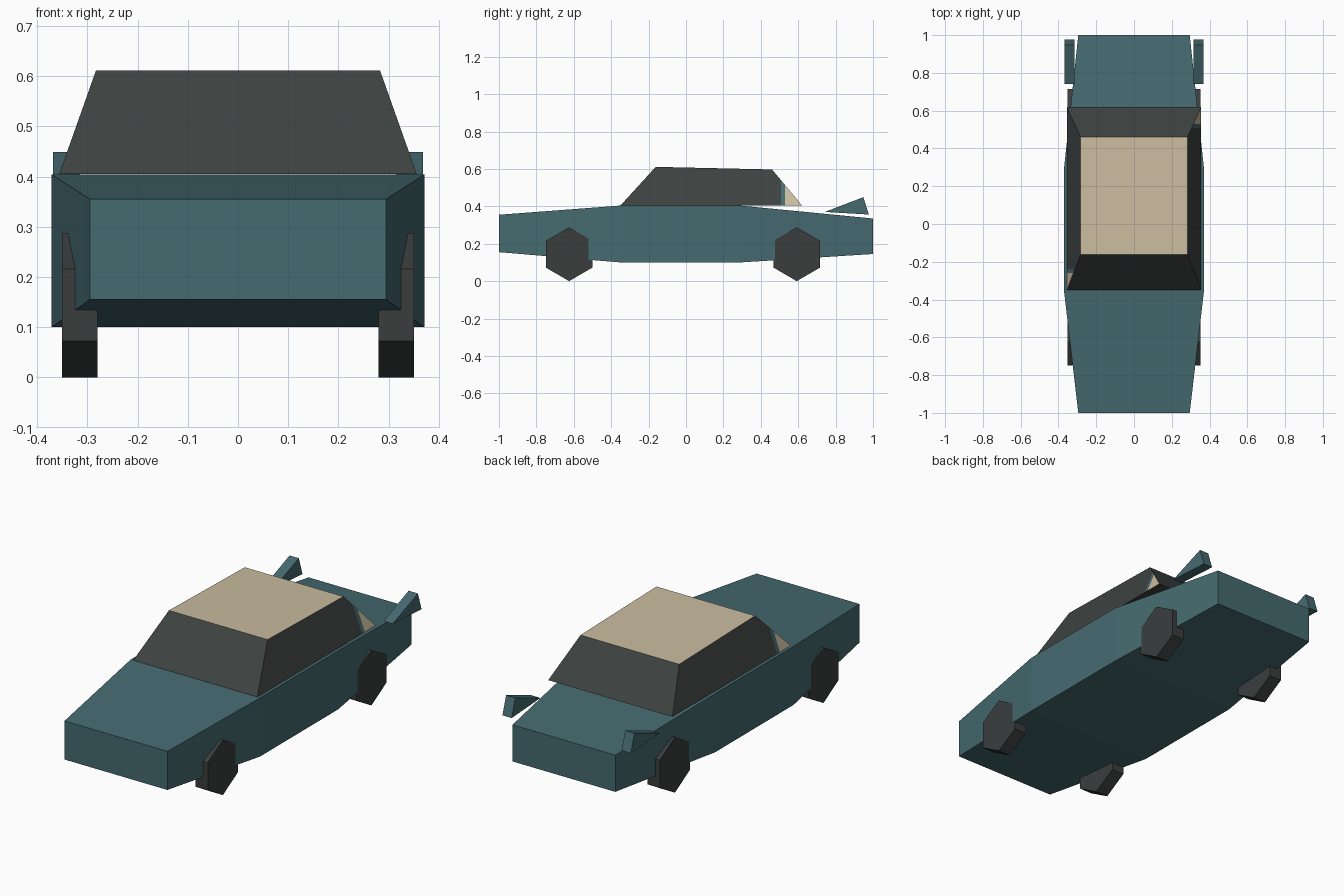
import bpy, bmesh, math
from mathutils import Vector

cube = bpy.data.objects.get("Cube")
if cube:
    bpy.data.objects.remove(cube, do_unlink=True)


def material(name, rgb):
    mat = bpy.data.materials.new(name)
    mat.use_nodes = True
    mat.diffuse_color = (*rgb, 1)
    mat.node_tree.nodes["Principled BSDF"].inputs["Base Color"].default_value = (*rgb, 1)
    return mat


teal = material("teal_paint", (0.06, 0.145, 0.163))
tan = material("tan_roof", (0.59, 0.5, 0.345))
glass = material("dark_glass", (0.047, 0.056, 0.054))
rubber = material("dark_rubber", (0.043, 0.048, 0.048))


def loft(name, rings, mats):
    """Join equal-length rings of points in order and cap both ends."""
    bm = bmesh.new()
    loops = [[bm.verts.new(p) for p in ring] for ring in rings]
    n = len(loops[0])
    for a, b in zip(loops, loops[1:]):
        for i in range(n):
            j = (i + 1) % n
            bm.faces.new((a[i], a[j], b[j], b[i]))
    bm.faces.new(loops[0])
    bm.faces.new(loops[-1])
    bmesh.ops.recalc_face_normals(bm, faces=bm.faces)
    mesh = bpy.data.meshes.new(name)
    bm.to_mesh(mesh)
    bm.free()
    for m in mats:
        mesh.materials.append(m)
    obj = bpy.data.objects.new(name, mesh)
    bpy.context.collection.objects.link(obj)
    return obj


# Body: rectangular sections along the length (y, half width, bottom, top)
sections = [(-1, 0.295, 0.155, 0.355), (-0.35, 0.371, 0.1, 0.404),
            (0.29, 0.371, 0.1, 0.404), (1, 0.295, 0.145, 0.335)]
loft("body", [[(-w, y, lo), (w, y, lo), (w, y, hi), (-w, y, hi)]
              for y, w, lo, hi in sections], [teal])

# Cabin: tapered box with a slightly falling roof
base = [(-0.356, -0.35, 0.405), (0.356, -0.35, 0.405), (0.356, 0.62, 0.405), (-0.356, 0.62, 0.405)]
roof = [(-0.283, -0.162, 0.611), (0.283, -0.162, 0.611), (0.283, 0.46, 0.597), (-0.283, 0.46, 0.597)]
cabin = loft("cabin", [base, roof], [glass, tan, teal])

# Cut corner panels into diagonally opposite cabin sides, then colour by position
bm = bmesh.new()
bm.from_mesh(cabin.data)
for side, cuts in ((1, (0.507, 0.53)), (-1, (-0.237, -0.26))):
    for y in cuts:
        faces = [f for f in bm.faces if f.normal.x * side > 0.7]
        geom = faces + list({e for f in faces for e in f.edges}) + list({v for f in faces for v in f.verts})
        bmesh.ops.bisect_plane(bm, geom=geom, plane_co=(0, y, 0), plane_no=(0, 1, 0))
    for f in bm.faces:
        if f.normal.x * side > 0.7:
            reach = f.calc_center_median().y * side
            first, second = (y * side for y in cuts)
            f.material_index = 1 if reach > second else 2 if reach > first else 0
for f in bm.faces:
    if f.normal.z > 0.9:
        f.material_index = 1
bm.to_mesh(cabin.data)
bm.free()

# Wheels and rear fins on both sides
hexagon = [(0.143 * math.sin(k * math.pi / 3), 0.144 + 0.144 * math.cos(k * math.pi / 3)) for k in range(6)]
fin = [(0.742, 0.37), (0.948, 0.449), (0.978, 0.356)]
for side, label in ((1, "left"), (-1, "right")):
    for end, centre in (("front", -0.625), ("rear", 0.592)):
        loft(f"{end}_{label}_wheel",
             [[(side * x, centre + y, z) for y, z in hexagon] for x in (0.28, 0.351)], [rubber])
    loft(f"rear_{label}_fin",
         [[(side * x, y, z) for y, z in fin] for x in (0.315, 0.368)], [teal])
